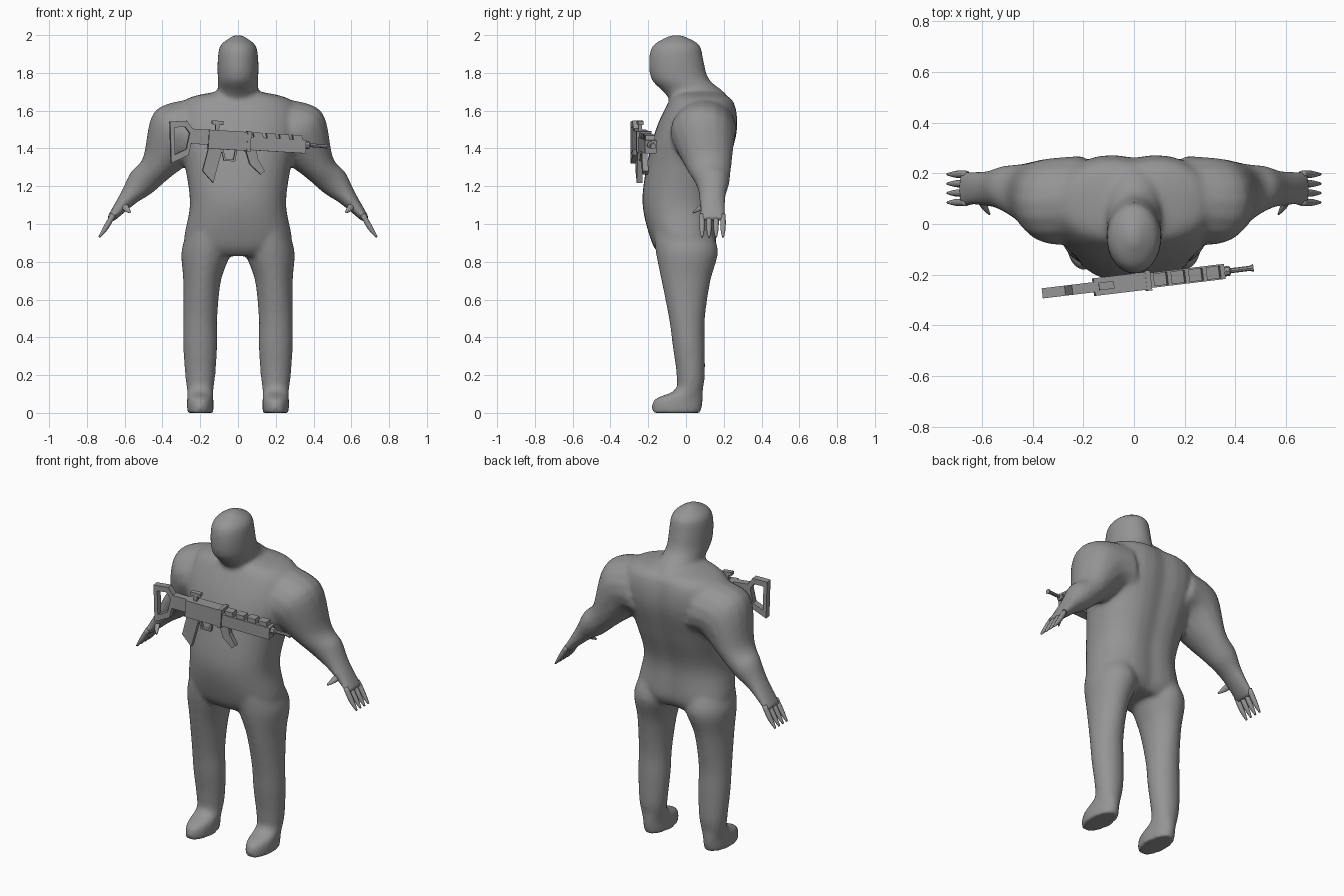
import bpy
import bmesh
from math import cos, sin, tau, exp, copysign
from mathutils import Vector
from mathutils.geometry import interpolate_bezier

cube = bpy.data.objects.get("Cube")
if cube:
    bpy.data.objects.remove(cube)

colour = (0.3, 0.3, 0.3, 1)
grey = bpy.data.materials.new("plain grey")
grey.use_nodes = True
grey.diffuse_color = colour
grey.node_tree.nodes["Principled BSDF"].inputs["Base Color"].default_value = colour


def finish(bm, name, smooth):
    """Turn a bmesh into a named object with the shared material."""
    bmesh.ops.recalc_face_normals(bm, faces=bm.faces)
    for face in bm.faces:
        face.smooth = smooth
    mesh = bpy.data.meshes.new(name)
    bm.to_mesh(mesh)
    bm.free()
    mesh.materials.append(grey)
    obj = bpy.data.objects.new(name, mesh)
    bpy.context.collection.objects.link(obj)
    return obj


def power(value, fullness):
    return copysign(abs(value) ** (2 / fullness), value)


def slice_ring(z, centre, width, front, back, fullness=2, groove=0, count=32):
    """Horizontal oval section, with an optional groove down the back."""
    middle, depth = (front + back) / 2, (back - front) / 2
    ring = []
    for i in range(count):
        angle = tau * i / count
        x = width * power(cos(angle), fullness)
        y = middle + depth * power(sin(angle), fullness)
        if y > middle:
            y -= groove * exp(-(x / 0.07) ** 2)
        ring.append(Vector((centre + x, y, z)))
    return ring


def tube_rings(stations, side=1, count=16):
    """Oval sections square to a path; stations are x, y, z, thickness, depth."""
    rings = []
    last = len(stations) - 1
    for i, (x, y, z, thickness, depth) in enumerate(stations):
        before, after = stations[max(i - 1, 0)], stations[min(i + 1, last)]
        along = Vector((after[0] - before[0], 0, after[2] - before[2])).normalized()
        ring = []
        for k in range(count):
            angle = tau * k / count
            across = thickness * cos(angle)
            ring.append(Vector((side * (x - along.z * across),
                                y + depth * sin(angle),
                                z + along.x * across)))
        rings.append(ring)
    return rings


def smooth_track(points, steps):
    """Pass a smooth curve through the points."""
    padded = [points[0], *points, points[-1]]
    track = []
    for p, q, r, s in zip(padded, padded[1:], padded[2:], padded[3:]):
        track += interpolate_bezier(q, q + (r - p) / 6, r - (s - q) / 6, r, steps + 1)[:-1]
    return track + [points[-1]]


def loft(bm, rings, steps=5):
    """Skin a closed shell through the rings."""
    tracks = [smooth_track(points, steps) for points in zip(*rings)]
    loops = [[bm.verts.new(p) for p in ring] for ring in zip(*tracks)]
    for lower, upper in zip(loops, loops[1:]):
        bridge(bm, lower, upper)
    bm.faces.new(loops[0])
    bm.faces.new(loops[-1])


def bridge(bm, first, second):
    """Join two vertex loops with a band of quads."""
    for k in range(len(first)):
        bm.faces.new((first[k - 1], first[k], second[k], second[k - 1]))


# Body: torso, head, legs and arms fused into one smooth skin
body = bmesh.new()
torso = [  # height, half width, front, back
    (.83, .2, -.13, .13), (.9, .285, -.18, .17), (1.1, .255, -.23, .17), (1.3, .28, -.21, .23),
    (1.5, .33, -.16, .28), (1.65, .29, -.09, .26), (1.7, .12, -.05, .18)]
loft(body, [slice_ring(z, 0, width, front, back, fullness=2.3, groove=0.02)
            for z, width, front, back in torso])

head = [  # height, half width, front, back
    (1.64, .15, -.07, .25), (1.7, .11, -.12, .2), (1.77, .108, -.185, .12),
    (1.88, .107, -.195, .09), (1.95, .09, -.17, .07), (2, .02, -.08, -.02)]
loft(body, [slice_ring(z, 0, width, front, back) for z, width, front, back in head])

leg = [  # height, centre, half width, front, back
    (.95, .16, .11, -.17, .14), (.85, .17, .13, -.16, .17), (.7, .19, .1, -.13, .13),
    (.5, .2, .09, -.09, .1), (.35, .2, .09, -.07, .1), (.2, .2, .08, -.05, .1),
    (.12, .2, .07, -.06, .09), (.07, .2, .07, -.17, .09), (0, .2, .07, -.18, .08)]
arm = [  # x, y, z, half thickness, half depth
    (.2, .1, 1.5, .17, .17), (.33, .09, 1.47, .17, .17), (.43, .12, 1.3, .09, .12),
    (.51, .14, 1.22, .08, .09), (.58, .14, 1.14, .05, .07), (.68, .14, 1.02, .02, .07)]
for side in (1, -1):
    loft(body, [slice_ring(z, centre * side, width, front, back)
                for z, centre, width, front, back in leg])
    loft(body, tube_rings(arm, side))
body_skin = finish(body, "body", smooth=True)
fuse = body_skin.modifiers.new("fuse", "REMESH")
fuse.mode = "VOXEL"
fuse.voxel_size = 0.012
fuse.use_smooth_shade = True
relax = body_skin.modifiers.new("relax", "SMOOTH")
relax.iterations = 10

# Fingers and thumb, mirrored to both hands
digits = bmesh.new()
for number in range(4):
    y = 0.085 + 0.037 * number
    finger = [(.66, y, 1.05, .014, .014), (.7, y, .98, .014, .014), (.735, y, .93, .005, .005)]
    loft(digits, tube_rings(finger), steps=3)
thumb = [(.61, .11, 1.11, .02, .02), (.59, .07, 1.08, .016, .016), (.57, .04, 1.06, .005, .005)]
loft(digits, tube_rings(thumb), steps=3)
hands = finish(digits, "fingers", smooth=True)
hands.modifiers.new("mirror", "MIRROR")


# Rifle: flat outlines given thickness, all laid along one tilted axis
def place(bm, name):
    obj = finish(bm, name, smooth=False)
    obj.location = (0, -0.23, 1.44)
    obj.rotation_euler = (0, 0.06, 0.12)


def plate(name, outline, thick, opening=0):
    """Extrude an x, z outline; the opening is its shape scaled down."""
    bm = bmesh.new()
    middle = sum((Vector(p) for p in outline), Vector((0, 0))) / len(outline)
    inset = [middle + (Vector(p) - middle) * opening for p in outline]
    loops = [[[bm.verts.new((x, y, z)) for x, z in loop] for y in (-thick / 2, thick / 2)]
             for loop in ((outline, inset) if opening else (outline,))]
    for near, far in loops:
        bridge(bm, near, far)
    if opening:
        for outer, inner in zip(*loops):
            bridge(bm, outer, inner)
    else:
        for sheet in loops[0]:
            bm.faces.new(sheet)
    place(bm, name)


def block(name, x, z, length, height, thick, slant=0):
    """Box seen from the side, with its top edge pushed back by the slant."""
    left, right = x - length / 2, x + length / 2
    low, high = z - height / 2, z + height / 2
    plate(name, [(left + slant, low), (right + slant, low), (right, high), (left, high)], thick)


block("receiver", -.05, 0, .22, .1, .07)
block("receiver_collar", .055, 0, .02, .11, .08)
block("stock_neck", -.2, .01, .12, .08, .04)
block("handguard", .21, -.01, .3, .07, .06)
for number in range(4):
    block("rail_block", 0.1 + 0.07 * number, .025, .05, .05, .05, slant=.015)
block("sight_post", -.115, .065, .02, .05, .02)
block("sight", -.115, .09, .06, .02, .03)
plate("stock", [(-.37, .08), (-.28, .09), (-.24, .04), (-.26, -.09), (-.35, -.14)], .04, opening=0.65)
plate("pistol_grip", [(-.155, -.04), (-.08, -.04), (-.12, -.23), (-.18, -.17)], .03)
plate("trigger_guard", [(-.09, -.04), (0, -.04), (-.01, -.11), (-.07, -.11)], .02, opening=0.7)
plate("magazine", [(.04, -.04), (.1, -.04), (.11, -.09), (.15, -.15), (.13, -.17), (.07, -.12)], .03)

barrel = bmesh.new()
profile = [(.34, .02), (.38, .02), (.385, .01), (.46, .01), (.475, .015)]
loft(barrel, tube_rings([(x, 0, 0, radius, radius) for x, radius in profile], count=8), steps=1)
place(barrel, "barrel")
